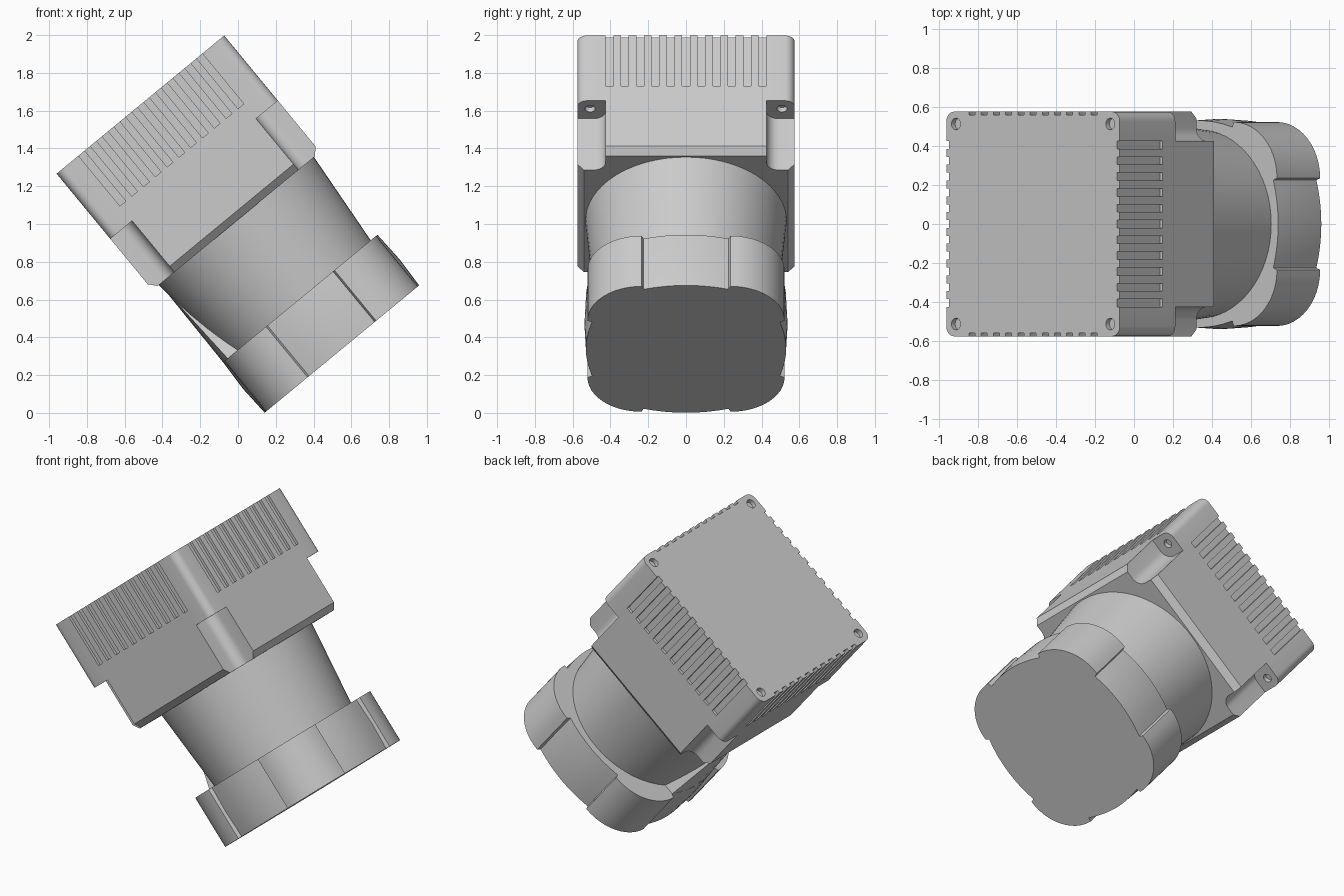
import bpy, bmesh
from math import sin, cos, pi, radians
from mathutils import Matrix

if "Cube" in bpy.data.objects:
    bpy.data.objects.remove(bpy.data.objects["Cube"])

# Parts are modelled upright (a, y, h), then tilted into place
TILT = Matrix.Translation((0.55, 0, 0.338)) @ Matrix.Rotation(radians(-39.5), 4, 'Y')
TOP, NECK_TOP, BASE_TOP, HALF = 1.677, 0.878, 0.347, 0.575


def finish(name, bm):
    bmesh.ops.recalc_face_normals(bm, faces=bm.faces)
    me = bpy.data.meshes.new(name)
    bm.to_mesh(me)
    bm.free()
    ob = bpy.data.objects.new(name, me)
    bpy.context.collection.objects.link(ob)
    return ob


def loft(bm, rings):
    """Close a stack of equal-length rings of points into a solid."""
    vs = [[bm.verts.new(p) for p in r] for r in rings]
    n = len(vs[0])
    for lo, hi in zip(vs, vs[1:]):
        for i in range(n):
            j = (i + 1) % n
            bm.faces.new((lo[i], lo[j], hi[j], hi[i]))
    bm.faces.new(vs[0][::-1])
    bm.faces.new(vs[-1])


def prism(bm, pts, h0, h1):
    loft(bm, [[(x, y, h) for x, y in pts] for h in (h0, h1)])


def arc(cx, cy, r, a0, a1, n):
    return [(cx + r * cos(radians(a0 + (a1 - a0) * i / n)),
             cy + r * sin(radians(a0 + (a1 - a0) * i / n))) for i in range(n + 1)]


def quarter_turns(pts):
    out = []
    for k in range(4):
        c, s = round(cos(k * pi / 2)), round(sin(k * pi / 2))
        out += [(x * c - y * s, x * s + y * c) for x, y in pts]
    return out


def rounded_square(half, r):
    return quarter_turns(arc(half - r, half - r, r, 0, 90, 6))


def circle(cx, cy, r, n=20):
    return arc(cx, cy, r, 0, 360 - 360 / n, n - 1)


def cut(ob, bm):
    cutter = finish("cutter", bm)
    cutter.hide_render = True
    mod = ob.modifiers.new("cut", 'BOOLEAN')
    mod.operation, mod.solver, mod.object = 'DIFFERENCE', 'EXACT', cutter
    bpy.context.view_layer.objects.active = ob
    bpy.ops.object.modifier_apply(modifier=mod.name)
    bpy.data.objects.remove(cutter)


# Lens base: four rounded lobes with slightly bulged grip panels between them
def base_ring(h, bulge):
    panel = []
    for i in range(9):
        y = -0.225 + 0.45 * i / 8
        panel.append((0.497 + bulge + 0.033 * (1 - (y / 0.225) ** 2), y))
    lobe = arc(0.235, 0.235, 0.287, 0, 90, 12)
    return [(x, y, h) for x, y in quarter_turns(panel + lobe)]


bm = bmesh.new()
loft(bm, [base_ring(0, 0), base_ring(0.17, 0.008), base_ring(BASE_TOP, 0)])
base = finish("lens_base", bm)

# Conical neck
bm = bmesh.new()
loft(bm, [[(x, y, h) for x, y in circle(0, 0, r, 64)]
          for r, h in ((0.483, BASE_TOP - 0.01), (0.533, NECK_TOP + 0.005))])
neck = finish("neck", bm)

# Wedge filling the rear of the neck down to the rear grip panel
bm = bmesh.new()
for p in [(-0.53, 0, BASE_TOP - 0.005), (-0.525, 0, NECK_TOP), (-0.4, 0, NECK_TOP)] + \
         [(a, s * y, BASE_TOP - 0.005) for s in (-1, 1)
          for a, y in ((-0.498, 0.225), (-0.522, 0.11), (-0.41, 0.225))]:
    bm.verts.new(p)
bmesh.ops.convex_hull(bm, input=bm.verts)
wedge = finish("neck_wedge", bm)

# Housing: rounded block with a chamfered lower edge
bm = bmesh.new()
loft(bm, [[(x, y, h) for x, y in rounded_square(half, 0.05)]
          for half, h in ((0.54, NECK_TOP), (HALF, 0.918), (HALF, TOP))])
housing = finish("housing", bm)

# Corner recesses with a filleted inner corner
bm = bmesh.new()
notch = [(0.7, 0.425), (0.7, 0.7), (0.425, 0.7)] + arc(0.49, 0.49, 0.065, 180, 270, 6)
for k in range(4):
    c, s = round(cos(k * pi / 2)), round(sin(k * pi / 2))
    prism(bm, [(x * c - y * s, x * s + y * c) for x, y in notch], 0.8, 1.23)
cut(housing, bm)

# Cooling slots on all four sides, screw holes above and below the corners
bm = bmesh.new()
for i in range(11):
    y = (i - 5) * 0.081
    slot = [(HALF - 0.018, y - 0.02), (0.65, y - 0.02), (0.65, y + 0.02), (HALF - 0.018, y + 0.02)]
    for k in range(4):
        c, s = round(cos(k * pi / 2)), round(sin(k * pi / 2))
        prism(bm, [(x * c - y2 * s, x * s + y2 * c) for x, y2 in slot], 1.332, TOP + 0.1)
for sx in (-1, 1):
    for sy in (-1, 1):
        prism(bm, circle(sx * 0.512, sy * 0.512, 0.03), TOP - 0.03, TOP + 0.1)
        prism(bm, circle(sx * 0.508, sy * 0.508, 0.027), 1.15, 1.26)
cut(housing, bm)

# Tilt everything and smooth the rounded surfaces
bpy.ops.object.select_all(action='DESELECT')
for ob in (base, neck, wedge, housing):
    ob.data.transform(TILT)
    ob.select_set(True)
bpy.context.view_layer.objects.active = housing
bpy.ops.object.shade_smooth_by_angle(angle=radians(25))
